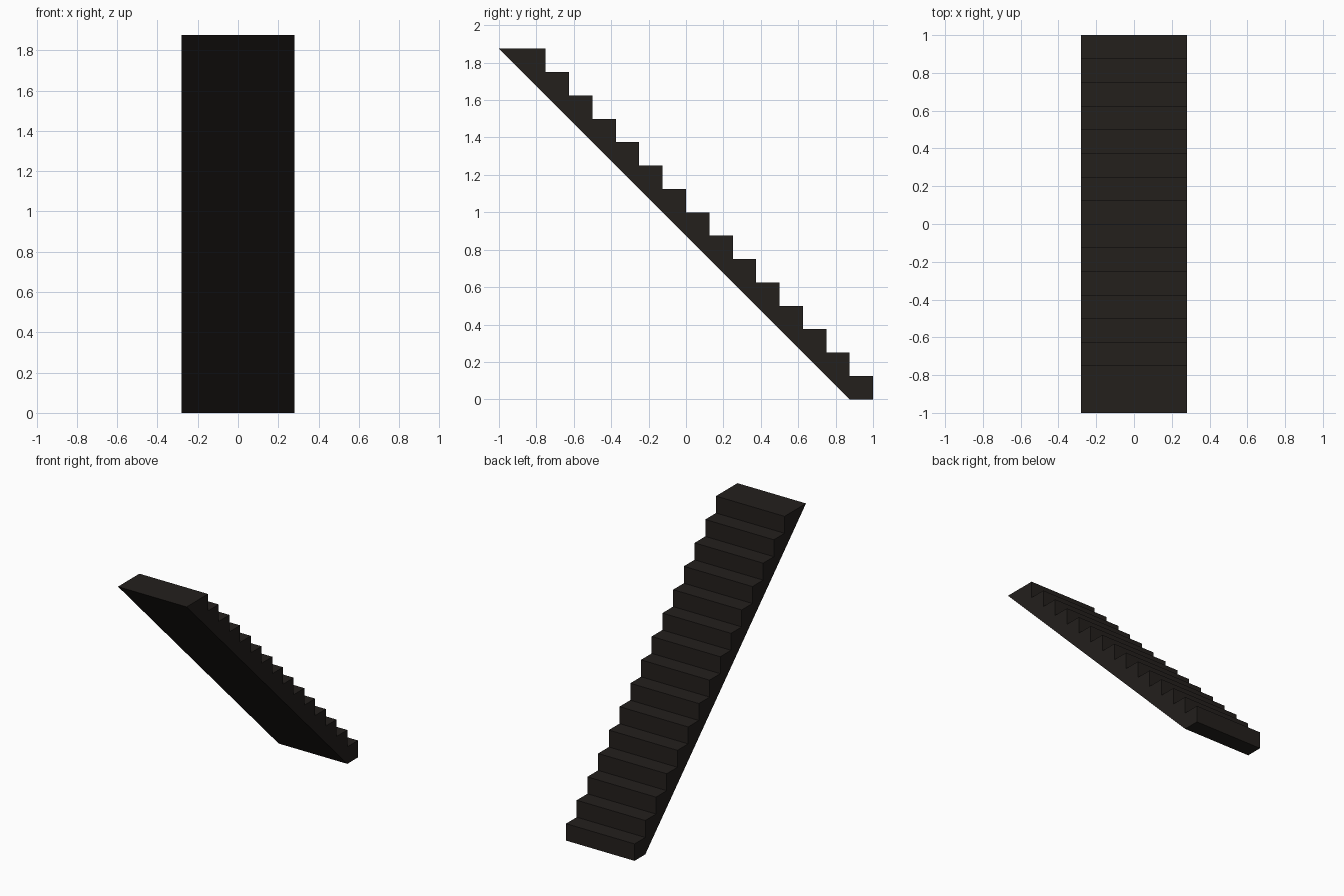
import bpy, bmesh

if "Cube" in bpy.data.objects:
    bpy.data.objects.remove(bpy.data.objects["Cube"])

STEP, COUNT, HALF_WIDTH = 0.125, 15, 0.28

# Side profile (y, z): sloped underside, then risers and treads going up
profile = [(1 - STEP, 0.0)]
for i in range(COUNT):
    y = 1 - STEP * i
    profile += [(y, STEP * i), (y, STEP * (i + 1))]
profile.append((-1.0, STEP * COUNT))

# Extrude the profile across the width
bm = bmesh.new()
side = bm.faces.new([bm.verts.new((-HALF_WIDTH, y, z)) for y, z in profile])
ext = bmesh.ops.extrude_face_region(bm, geom=[side], use_keep_orig=True)
verts = [v for v in ext["geom"] if isinstance(v, bmesh.types.BMVert)]
bmesh.ops.translate(bm, verts=verts, vec=(2 * HALF_WIDTH, 0, 0))
bmesh.ops.recalc_face_normals(bm, faces=bm.faces[:])
mesh = bpy.data.meshes.new("staircase")
bm.to_mesh(mesh)
bm.free()

# Dark finish
mat = bpy.data.materials.new("dark_brown")
mat.diffuse_color = (0.017, 0.014, 0.012, 1)
mat.use_nodes = True
mat.node_tree.nodes["Principled BSDF"].inputs["Base Color"].default_value = mat.diffuse_color
mesh.materials.append(mat)
stairs = bpy.data.objects.new("staircase", mesh)
bpy.context.collection.objects.link(stairs)
